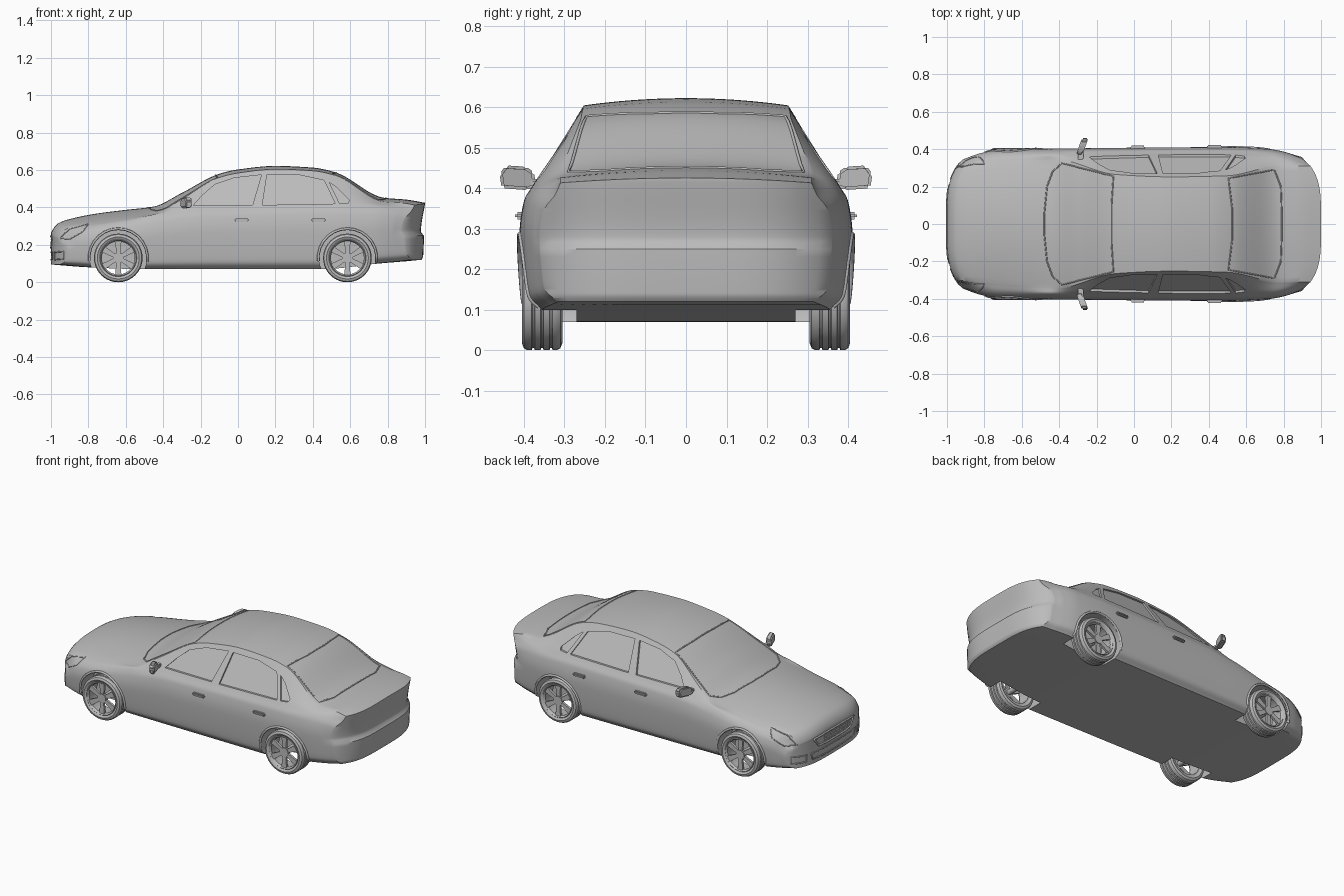
import bpy, bmesh, math
from mathutils import Vector, Matrix
from mathutils.bvhtree import BVHTree

if "Cube" in bpy.data.objects:
    bpy.data.objects.remove(bpy.data.objects["Cube"])

grey = bpy.data.materials.new("plain grey")
grey.use_nodes = True
grey.diffuse_color = (0.5, 0.5, 0.5, 1)
grey.node_tree.nodes["Principled BSDF"].inputs["Base Color"].default_value = (0.5, 0.5, 0.5, 1)


def activate(ob):
    bpy.ops.object.select_all(action="DESELECT")
    ob.select_set(True)
    bpy.context.view_layer.objects.active = ob


def make(name, bm, smooth=True):
    bmesh.ops.recalc_face_normals(bm, faces=bm.faces)
    me = bpy.data.meshes.new(name)
    bm.to_mesh(me)
    bm.free()
    ob = bpy.data.objects.new(name, me)
    bpy.context.collection.objects.link(ob)
    me.materials.append(grey)
    if smooth:
        activate(ob)
        bpy.ops.object.shade_smooth_by_angle(angle=math.radians(35))
    return ob


def curve(keys, t):
    """Smooth monotone curve through (t, value) keys."""
    t = min(max(t, keys[0][0]), keys[-1][0])
    d = [(b[1] - a[1]) / (b[0] - a[0]) for a, b in zip(keys, keys[1:])]
    m = [d[0]] + [2 * p * q / (p + q) if p * q > 0 else 0 for p, q in zip(d, d[1:])] + [d[-1]]
    i = next(n for n in range(len(d)) if t <= keys[n + 1][0])
    h = keys[i + 1][0] - keys[i][0]
    s = (t - keys[i][0]) / h
    e = s * s * (3 - 2 * s)
    return (keys[i][1] * (1 - e) + keys[i + 1][1] * e
            + h * s * (1 - s) * (m[i] * (1 - s) - m[i + 1] * s))


# Body shape: each measure runs from nose (-x) to tail (+x)
ROOF = [(-1, .265), (-.97, .31), (-.9, .338), (-.75, .368), (-.6, .387), (-.45, .405), (-.3, .478),
        (-.1, .58), (0, .603), (.2, .622), (.4, .613), (.52, .588), (.78, .452), (.9, .442), (1, .425)]
CROWN = [(-1, .03), (-.7, .045), (-.4, .04), (-.1, .02), (.5, .017), (.8, .02), (1, .012)]
ROOF_Y = [(-1, .3), (-.6, .33), (-.42, .345), (-.1, .265), (.2, .252), (.5, .258), (.78, .31), (1, .31)]
BELT = [(-1, .22), (-.9, .28), (-.6, .33), (-.4, .372), (-.2, .4), (.5, .415), (.8, .405), (1, .385)]
WIDTH = [(-1, .345), (-.9, .375), (-.75, .395), (-.5, .402), (0, .408), (.5, .411), (.75, .4), (1, .36)]
FLOOR = [(-1, .095), (-.8, .08), (-.5, .07), (.45, .07), (.75, .1), (1, .12)]
TAIL = [(.1, -.035), (.14, -.01), (.25, -.006), (.27, -.022), (.42, 0)]
NX, NU, NV = 120, 24, 40


def section(x):
    w, zb, zm = curve(WIDTH, x), curve(FLOOR, x), curve(BELT, x)
    cr = curve(CROWN, x)
    ys = [w - .045, w - .012, w, w - .01, w - .038, curve(ROOF_Y, x)]
    zs = [zb + (zm - zb) * f for f in (0, .12, .6, .85, 1)] + [curve(ROOF, x) - cr]
    return list(enumerate(ys)), list(enumerate(zs)), cr


def body_mesh():
    bm = bmesh.new()
    secs = [section(-1 + 2 * i / NX) for i in range(NX + 1)]
    cache = {}

    def vert(key):
        if key not in cache:
            x, u, v = -1 + 2 * key[0] / NX, -1 + 2 * key[1] / NU, key[2] / NV
            ys, zs, cr = secs[key[0]]
            y = u * curve(ys, v * 5)
            z = curve(zs, v * 5) + cr * (1 - u * u) * v ** 4
            end = max(0, (abs(x) - .6) / .4) ** 2
            bent = x - math.copysign(.1 * end * (y / .36) ** 4, x)
            bent += max(0, (x - .9) / .1) * curve(TAIL, z)
            cache[key] = bm.verts.new((bent, y, z))
        return cache[key]

    size = (NX, NU, NV)
    for a in range(3):
        b, c = (a + 1) % 3, (a + 2) % 3
        for side in (0, size[a]):
            for i in range(size[b]):
                for j in range(size[c]):
                    quad = []
                    for p, q in ((0, 0), (1, 0), (1, 1), (0, 1)):
                        key = [side] * 3
                        key[b], key[c] = i + p, j + q
                        quad.append(vert(tuple(key)))
                    bm.faces.new(quad)
    return bm


shell = body_mesh()
bmesh.ops.recalc_face_normals(shell, faces=shell.faces)
skin = BVHTree.FromBMesh(shell)
body = make("body", shell, False)


def project(p, d):
    d = Vector(d)
    return skin.ray_cast(Vector(p) - d * 3, d)[0]


# Wheel wells and recessed side windows, cut from the body
WHEELS = {"front": -.64, "rear": .585}
WINDOWS = [
    [(-.24, .41), (-.19, .465), (-.125, .522), (-.02, .558), (.125, .574), (.078, .413)],
    [(.155, .575), (.33, .573), (.46, .545), (.52, .42), (.13, .413)],
    [(.488, .535), (.53, .505), (.595, .44), (.59, .425), (.543, .421)],
]
cut = bmesh.new()
for s in (-1, 1):
    for x in WHEELS.values():
        bmesh.ops.create_cone(cut, cap_ends=True, segments=48, radius1=.152, radius2=.152, depth=.2,
                              matrix=Matrix.Translation((x, s * .37, .13)) @ Matrix.Rotation(math.pi / 2, 4, "X"))
    for outline in WINDOWS:
        hits = [project((x, 0, z), (0, -s, 0)) for x, z in outline]
        inner = [cut.verts.new((h.x, h.y - s * .012, h.z)) for h in hits]
        outer = [cut.verts.new((h.x, h.y + s * .06, h.z)) for h in hits]
        cut.faces.new(inner)
        cut.faces.new(outer)
        for i in range(len(hits)):
            cut.faces.new((inner[i - 1], inner[i], outer[i], outer[i - 1]))
cutter = make("cutter", cut, False)
cutter.hide_render = True
mod = body.modifiers.new("openings", "BOOLEAN")
mod.operation, mod.solver, mod.object = "DIFFERENCE", "EXACT", cutter
activate(body)
bpy.ops.object.modifier_apply(modifier=mod.name)
bpy.data.objects.remove(cutter)
activate(body)
bpy.ops.object.shade_smooth_by_angle(angle=math.radians(35))


# Thin trims that follow the body skin
def trim(name, pts, d, r=.004, closed=True):
    pts = [Vector(p) for p in pts]
    path = []
    for a, b in zip(pts, pts[1:] + pts[:1] if closed else pts[1:]):
        path += [project(a.lerp(b, k / 6), d) for k in range(6)]
    path = [p for p in path if p]
    cu = bpy.data.curves.new(name, "CURVE")
    cu.dimensions, cu.bevel_depth, cu.bevel_resolution = "3D", r, 1
    sp = cu.splines.new("POLY")
    sp.points.add(len(path) - 1)
    for q, p in zip(sp.points, path):
        q.co = (*p, 1)
    sp.use_cyclic_u = closed
    ob = bpy.data.objects.new(name, cu)
    bpy.context.collection.objects.link(ob)
    cu.materials.append(grey)
    activate(ob)
    bpy.ops.object.convert(target="MESH")


def both(half):
    return half + [(x, -y, z) for x, y, z in reversed(half)]


DOWN, BACK = (0, 0, -1), (1, 0, 0)
trim("windscreen_seal", both([(-.48, .05, 0), (-.465, .2, 0), (-.435, .28, 0), (-.385, .325, 0),
                              (-.11, .255, 0), (-.12, .1, 0)]), DOWN)
trim("rear_window_seal", both([(.525, .08, 0), (.505, .245, 0), (.75, .29, 0), (.785, .2, 0), (.79, .06, 0)]), DOWN)
trim("grille_frame", both([(0, .1, .245), (0, .19, .24), (0, .15, .19), (0, .08, .185)]), BACK, .006)
for z in (.2, .215, .23):
    trim("grille_bar", [(0, -.16, z), (0, .16, z)], BACK, .003, False)
trim("lower_intake_frame", both([(0, .12, .16), (0, .21, .16), (0, .2, .125), (0, .1, .12)]), BACK)


# Wheels
def lathe(bm, profile, steps=40):
    vs = [bm.verts.new((0, y, r)) for y, r in profile]
    es = [bm.edges.new((vs[i - 1], vs[i])) for i in range(len(vs))]
    bmesh.ops.spin(bm, geom=vs + es, cent=(0, 0, 0), axis=(0, 1, 0), angle=math.tau, steps=steps)
    bmesh.ops.remove_doubles(bm, verts=bm.verts, dist=.0001)


def place(bm, x, s):
    for v in bm.verts:
        v.co = (v.co.x + x, s * (v.co.y + .355), v.co.z + .13)


def wheel(label, x, s):
    tyre = bmesh.new()
    tread = [p for g in (-.022, 0, .022)
             for p in ((g - .004, .13), (g - .002, .124), (g + .002, .124), (g + .004, .13))]
    lathe(tyre, [(-.042, .098), (-.05, .112), (-.045, .125), (-.036, .13)] + tread
          + [(.036, .13), (.045, .125), (.05, .112), (.042, .098)])
    place(tyre, x, s)
    make(label + "_tyre", tyre)
    rim = bmesh.new()
    lathe(rim, [(-.042, .1), (.042, .1), (.046, .096), (.034, .088), (-.042, .09)])
    for y, r, depth in ((.03, .028, .022), (-.03, .016, .12)):
        bmesh.ops.create_cone(rim, cap_ends=True, segments=24, radius1=r, radius2=r, depth=depth,
                              matrix=Matrix.Translation((0, y, 0)) @ Matrix.Rotation(math.pi / 2, 4, "X"))
    for k in range(6):
        spoke = bmesh.ops.create_cube(rim, size=1)["verts"]
        for v in spoke:
            far = v.co.z > 0
            v.co = (v.co.x * (.034 if far else .02), v.co.y * .014 + (.032 if far else .03), .093 if far else .015)
        bmesh.ops.rotate(rim, verts=spoke, matrix=Matrix.Rotation(k * math.tau / 6, 3, "Y"))
    place(rim, x, s)
    make(label + "_rim", rim)


def block(name, center, size, bevel):
    bm = bmesh.new()
    bmesh.ops.create_cube(bm, size=1, matrix=Matrix.Translation(center) @ Matrix.Diagonal((*size, 1)))
    bmesh.ops.bevel(bm, geom=bm.edges[:], offset=bevel, segments=2, affect="EDGES")
    make(name, bm)


for s, side in ((1, "left"), (-1, "right")):
    inward = (0, -s, 0)
    for end, x in WHEELS.items():
        wheel(f"{end}_{side}_wheel", x, s)
        arc = [math.radians(a) for a in range(-8, 189, 14)]
        trim(f"{end}_{side}_arch_lip", [(x + .156 * math.cos(a), 0, .13 + .156 * math.sin(a)) for a in arc],
             inward, .007, False)
    trim(side + "_headlight_seam", [(-.955, 0, .235), (-.9, 0, .285), (-.8, 0, .312), (-.83, 0, .27), (-.9, 0, .23)],
         inward, .003)
    trim(side + "_fog_light_frame", [(0, s * y, z) for y, z in ((.24, .16), (.325, .165), (.325, .125), (.24, .12))],
         BACK)
    # Door handles
    for end, x in (("front", .02), ("rear", .43)):
        hit = project((x, 0, .33), inward)
        block(f"{end}_{side}_door_handle", (x, hit.y + s * .004, .332), (.08, .022, .018), .006)
    # Door mirror, swept back towards its tip
    mirror = bmesh.new()
    ring = [mirror.verts.new((-.31 + (y - .37) * .35, s * y, z)) for y, z in
            ((.37, .405), (.375, .44), (.395, .453), (.445, .456), (.46, .435), (.455, .4), (.39, .395))]
    face = mirror.faces.new(ring)
    new = bmesh.ops.extrude_face_region(mirror, geom=[face])["geom"]
    bmesh.ops.translate(mirror, verts=[g for g in new if isinstance(g, bmesh.types.BMVert)], vec=(.035, 0, 0))
    bmesh.ops.bevel(mirror, geom=mirror.edges[:], offset=.007, segments=2, affect="EDGES")
    make(side + "_mirror", mirror)
    block(side + "_mirror_stalk", (-.285, s * .365, .412), (.03, .05, .02), .005)
